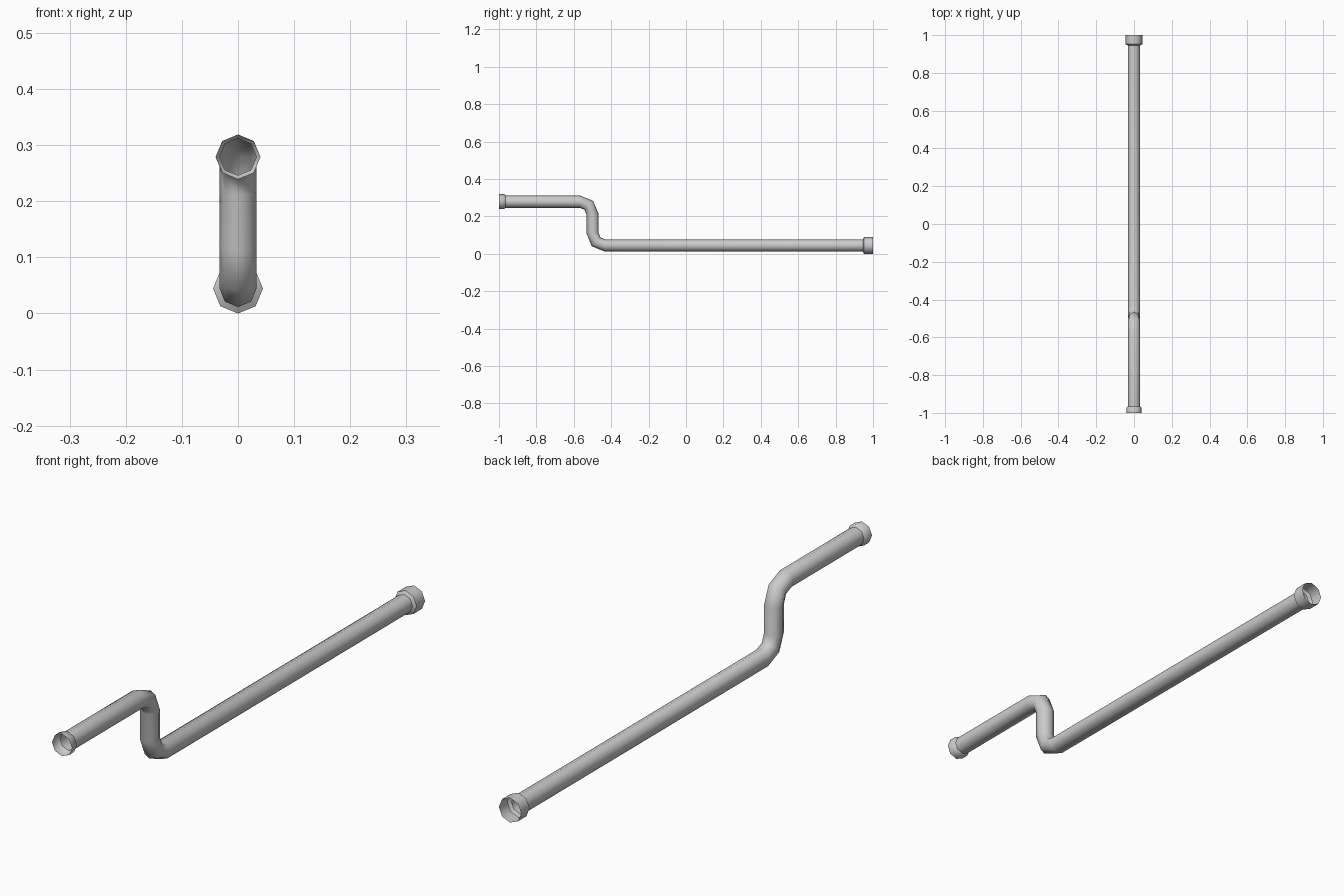
import bpy, bmesh
from math import sin, cos, pi, radians

if "Cube" in bpy.data.objects:
    bpy.data.objects.remove(bpy.data.objects["Cube"])

SIDES = 8
R = 0.033            # pipe radius
BEND = 0.067         # bend centreline radius
LOW, HIGH, MID_Y = 0.0445, 0.279, -0.5


def sweep(name, rings):
    """Open octagonal tube through rings of (y, z, tilt, radius)."""
    bm = bmesh.new()
    loops = []
    for y, z, a, r in rings:
        loop = []
        for i in range(SIDES):
            t = 2 * pi * i / SIDES
            u = r * sin(t)
            loop.append(bm.verts.new((r * cos(t), y - u * sin(a), z + u * cos(a))))
        loops.append(loop)
    for p, q in zip(loops, loops[1:]):
        for i in range(SIDES):
            j = (i + 1) % SIDES
            bm.faces.new((p[i], p[j], q[j], q[i]))
    bmesh.ops.recalc_face_normals(bm, faces=bm.faces)
    # make the open tube face outwards
    f = bm.faces[0]
    c = sum(v[1] for v in [(0, rings[0][1])])
    centre = f.calc_center_median()
    if f.normal.x * centre.x + f.normal.z * (centre.z - c) < 0:
        bmesh.ops.reverse_faces(bm, faces=bm.faces)
    mesh = bpy.data.meshes.new(name)
    bm.to_mesh(mesh)
    bm.free()
    ob = bpy.data.objects.new(name, mesh)
    bpy.context.collection.objects.link(ob)
    bpy.ops.object.select_all(action='DESELECT')
    ob.select_set(True)
    bpy.context.view_layer.objects.active = ob
    bpy.ops.object.shade_smooth_by_angle(angle=radians(50))
    return ob


# Pipe: high run, bend down, short drop, bend back level, low run
angles = [0, pi / 4, pi / 2]
upper = [(MID_Y - BEND + BEND * sin(a), HIGH - BEND + BEND * cos(a), -a, R)
         for a in angles]
lower = [(MID_Y + BEND - BEND * sin(a), LOW + BEND - BEND * cos(a), -a, R)
         for a in reversed(angles)]
sweep("pipe", [(-0.965, HIGH, 0, R)] + upper + lower + [(0.945, LOW, 0, R)])

# Collars at both open ends, each stepping out from the pipe
sweep("front_collar", [(-1, HIGH, 0, 0.04), (-0.972, HIGH, 0, 0.04), (-0.965, HIGH, 0, R)])
sweep("back_collar", [(0.945, LOW, 0, R), (0.952, LOW, 0, 0.0445), (1, LOW, 0, 0.0445)])
